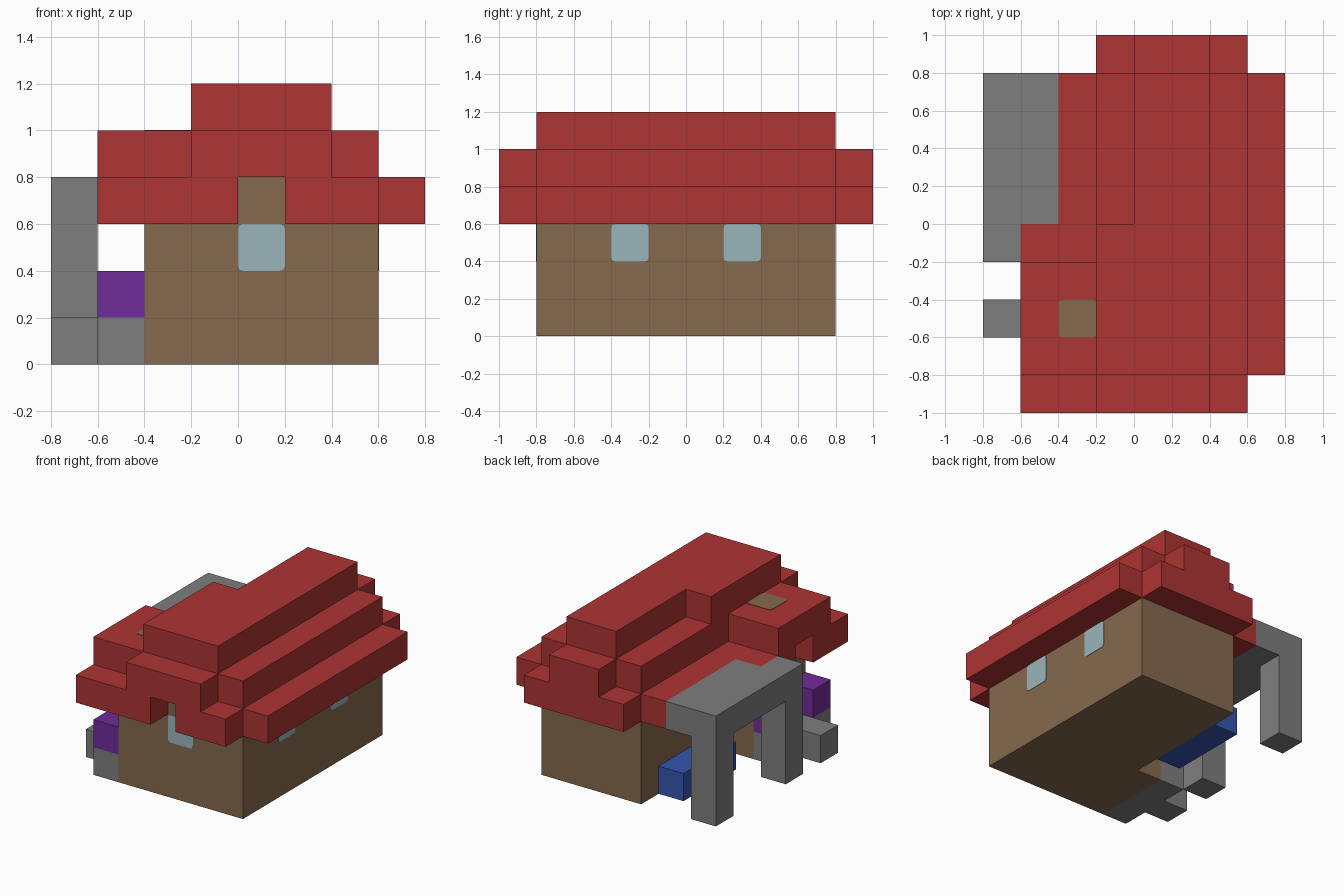
import bpy, bmesh
from itertools import product
from mathutils import Vector

UNIT = 0.2  # edge length of one building block

default = bpy.data.objects.get("Cube")
if default:
    bpy.data.objects.remove(default, do_unlink=True)


def material(name, rgb):
    mat = bpy.data.materials.new(name)
    mat.use_nodes = True
    mat.diffuse_color = (*rgb, 1)
    bsdf = mat.node_tree.nodes["Principled BSDF"]
    bsdf.inputs["Base Color"].default_value = (*rgb, 1)
    bsdf.inputs["Roughness"].default_value = 0.8
    return mat


RED = material("roof red", (0.42, 0.034, 0.034))
BROWN = material("wall brown", (0.24, 0.144, 0.076))
GREY = material("stone grey", (0.209, 0.209, 0.209))
PURPLE = material("flower purple", (0.162, 0.025, 0.314))
BLUE = material("bench blue", (0.036, 0.091, 0.43))
GLASS = material("window glass", (0.33, 0.46, 0.5))


def finish(name, bm, mat):
    mesh = bpy.data.meshes.new(name)
    bm.to_mesh(mesh)
    bm.free()
    mesh.materials.append(mat)
    obj = bpy.data.objects.new(name, mesh)
    bpy.context.collection.objects.link(obj)


def cells(*boxes):
    """Blocks filled by boxes given as x0, x1, y0, y1, z0, z1."""
    return {c for x0, x1, y0, y1, z0, z1 in boxes
            for c in product(range(x0, x1), range(y0, y1), range(z0, z1))}


def build(name, blocks, mat, occupied):
    """Skin a set of blocks, leaving out faces hidden by other blocks."""
    bm = bmesh.new()
    for block in blocks:
        centre = Vector(block) + Vector((0.5, 0.5, 0.5))
        for axis, sign in product(range(3), (-1, 1)):
            n = Vector((0, 0, 0))
            n[axis] = sign
            if tuple(int(a + b) for a, b in zip(block, n)) in occupied:
                continue
            u = Vector((0, 0, 0))
            u[(axis + 1) % 3] = 1
            v = n.cross(u)
            corners = (-u - v, u - v, u + v, v - u)
            bm.faces.new([bm.verts.new((centre + (n + c) / 2) * UNIT)
                          for c in corners])
    bmesh.ops.remove_doubles(bm, verts=bm.verts, dist=0.001)
    bmesh.ops.dissolve_limit(bm, angle_limit=0.01, verts=bm.verts, edges=bm.edges)
    finish(name, bm, mat)


def plate(name, centre, axis, mat):
    """One-block thin panel with softly rounded corners."""
    bm = bmesh.new()
    bmesh.ops.create_cube(bm, size=UNIT)
    for v in bm.verts:
        v.co[axis] *= 0.03
    rim = [e for e in bm.edges
           if abs(e.verts[0].co[axis] - e.verts[1].co[axis]) > 0.001]
    bmesh.ops.bevel(bm, geom=rim, offset=0.02, segments=2, profile=0.5, affect='EDGES')
    bmesh.ops.translate(bm, verts=bm.verts, vec=centre)
    finish(name, bm, mat)


# House body, with wall blocks behind the gaps in the eaves
walls = cells((-2, 3, -4, -1, 0, 3), (-1, 3, -1, 4, 0, 3),
              (0, 1, -4, -3, 3, 4), (-2, -1, -3, -2, 3, 4))

# Stepped roof: eaves, middle tier with side dormer, ridge
eaves = cells((-3, 3, -5, 0, 3, 4), (-1, 3, 0, 5, 3, 4),
              (-2, -1, 0, 4, 3, 4), (3, 4, -4, 4, 3, 4))
eave_gaps = cells((0, 1, -5, -4, 3, 4), (-3, -2, -3, -2, 3, 4))
tiers = cells((-3, -1, -4, -1, 4, 5), (-1, 3, -4, 4, 4, 5),
              (-1, 2, -5, -4, 4, 5), (0, 2, 4, 5, 4, 5),
              (-1, 2, -4, 0, 5, 6), (0, 2, 0, 4, 5, 6))

parts = {
    "house_walls": (walls, BROWN),
    "stepped_roof": ((eaves - eave_gaps - walls) | tiers, RED),
    # Flat side canopy on two posts
    "side_canopy": (cells((-4, -2, 0, 4, 3, 4), (-4, -3, -1, 0, 3, 4),
                          (-4, -3, 3, 4, 0, 3), (-4, -3, -1, 0, 0, 3)), GREY),
    # Porch slab with a step, and a flower box at each end
    "porch_steps": (cells((-3, -2, -4, -1, 0, 1), (-4, -3, -3, -2, 0, 1)), GREY),
    "flower_boxes": (cells((-3, -2, -4, -3, 1, 2), (-3, -2, -2, -1, 1, 2)), PURPLE),
    "side_bench": (cells((-2, -1, 0, 3, 0, 1)), BLUE),
}
occupied = set().union(*(blocks for blocks, mat in parts.values()))
for name, (blocks, mat) in parts.items():
    build(name, blocks, mat, occupied)

# Windows and the brown roof patch
plate("front_window", (0.1, -0.8, 0.5), 1, GLASS)
for label, y in (("front", -0.3), ("back", 0.3)):
    plate(f"left_window_{label}", (0.6, y, 0.5), 0, GLASS)
plate("roof_patch", (-0.3, -0.5, 1.0), 2, BROWN)
